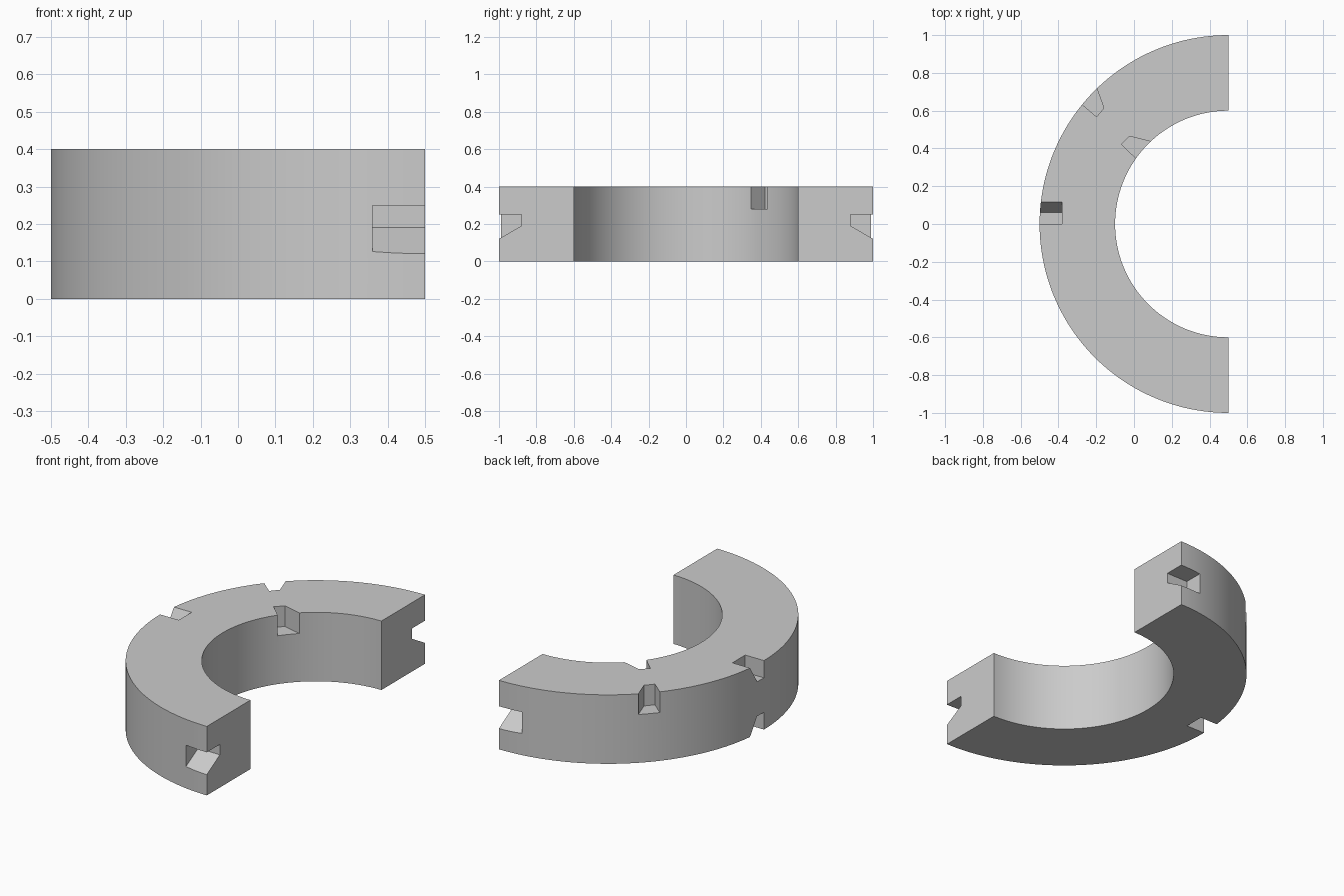
import bpy, bmesh, math
from mathutils import Vector

if "Cube" in bpy.data.objects:
    bpy.data.objects.remove(bpy.data.objects["Cube"], do_unlink=True)

CENTRE = Vector((0.5, 0, 0))
X, Y, Z = Vector((1, 0, 0)), Vector((0, 1, 0)), Vector((0, 0, 1))
HEIGHT, OUTER, INNER, STEPS = 0.4, 1.0, 0.6, 96


def prism(bm, base, offset):
    """Extrude a polygon of points by an offset into a closed solid."""
    face = bm.faces.new([bm.verts.new(p) for p in base])
    result = bmesh.ops.extrude_face_region(bm, geom=[face], use_keep_orig=True)
    verts = [g for g in result["geom"] if isinstance(g, bmesh.types.BMVert)]
    bmesh.ops.translate(bm, verts=verts, vec=offset)


def make_object(name, bm):
    bmesh.ops.recalc_face_normals(bm, faces=bm.faces[:])
    mesh = bpy.data.meshes.new(name)
    bm.to_mesh(mesh)
    bm.free()
    obj = bpy.data.objects.new(name, mesh)
    bpy.context.collection.objects.link(obj)
    return obj


def arc(radius):
    angles = [math.pi * (0.5 + i / STEPS) for i in range(STEPS + 1)]
    return [CENTRE + radius * Vector((math.cos(a), math.sin(a), 0)) for a in angles]


def notch(bm, origin, across, out, along):
    """Slot with one straight wall, a narrow floor and one sloped wall."""
    reach, floor = 0.2, 0.06
    slope = reach * math.tan(math.radians(30))
    profile = [(0, 0), (floor, 0), (floor + slope, reach), (0, reach)]
    prism(bm, [origin + across * u + out * v for u, v in profile], along)


# Half ring body
bm = bmesh.new()
prism(bm, arc(OUTER) + arc(INNER)[::-1], Z * HEIGHT)
ring = make_object("half_ring", bm)

# Notch cutters
bm = bmesh.new()
for side in (-1, 1):
    # Outer corner of each end
    notch(bm, Vector((0.36, side * 0.88, 0.25)), -Z, Y * side, X * 0.3)
    # Top and bottom edges at the middle of the outer wall
    notch(bm, Vector((-0.38, 0, 0.2 + side * 0.1)), Y, Z * side, -X * 0.3)
# Vertical slots in the outer and inner walls, open at the top
for angle, radius, shift, way in ((139.5, 0.9, -0.022, 1), (136, 0.7, -0.09, -1)):
    a = math.radians(angle)
    radial = Vector((math.cos(a), math.sin(a), 0))
    tangent = Vector((math.sin(a), -math.cos(a), 0))
    origin = CENTRE + radial * radius + tangent * shift + Z * 0.28
    notch(bm, origin, tangent, radial * way, Z * 0.3)
cutter = make_object("notch_cutter", bm)
cutter.hide_render = True

# Cut the notches and drop the cutter
cut = ring.modifiers.new("notches", "BOOLEAN")
cut.operation = "DIFFERENCE"
cut.solver = "EXACT"
cut.object = cutter
bpy.ops.object.select_all(action="DESELECT")
ring.select_set(True)
bpy.context.view_layer.objects.active = ring
bpy.ops.object.modifier_apply(modifier=cut.name)
bpy.data.objects.remove(cutter, do_unlink=True)

# Plain grey material
grey = bpy.data.materials.new("plain_grey")
grey.use_nodes = True
colour = (0.6, 0.6, 0.6, 1)
grey.diffuse_color = colour
grey.node_tree.nodes["Principled BSDF"].inputs["Base Color"].default_value = colour
ring.data.materials.clear()
ring.data.materials.append(grey)
bpy.ops.object.shade_smooth_by_angle(angle=math.radians(30))
